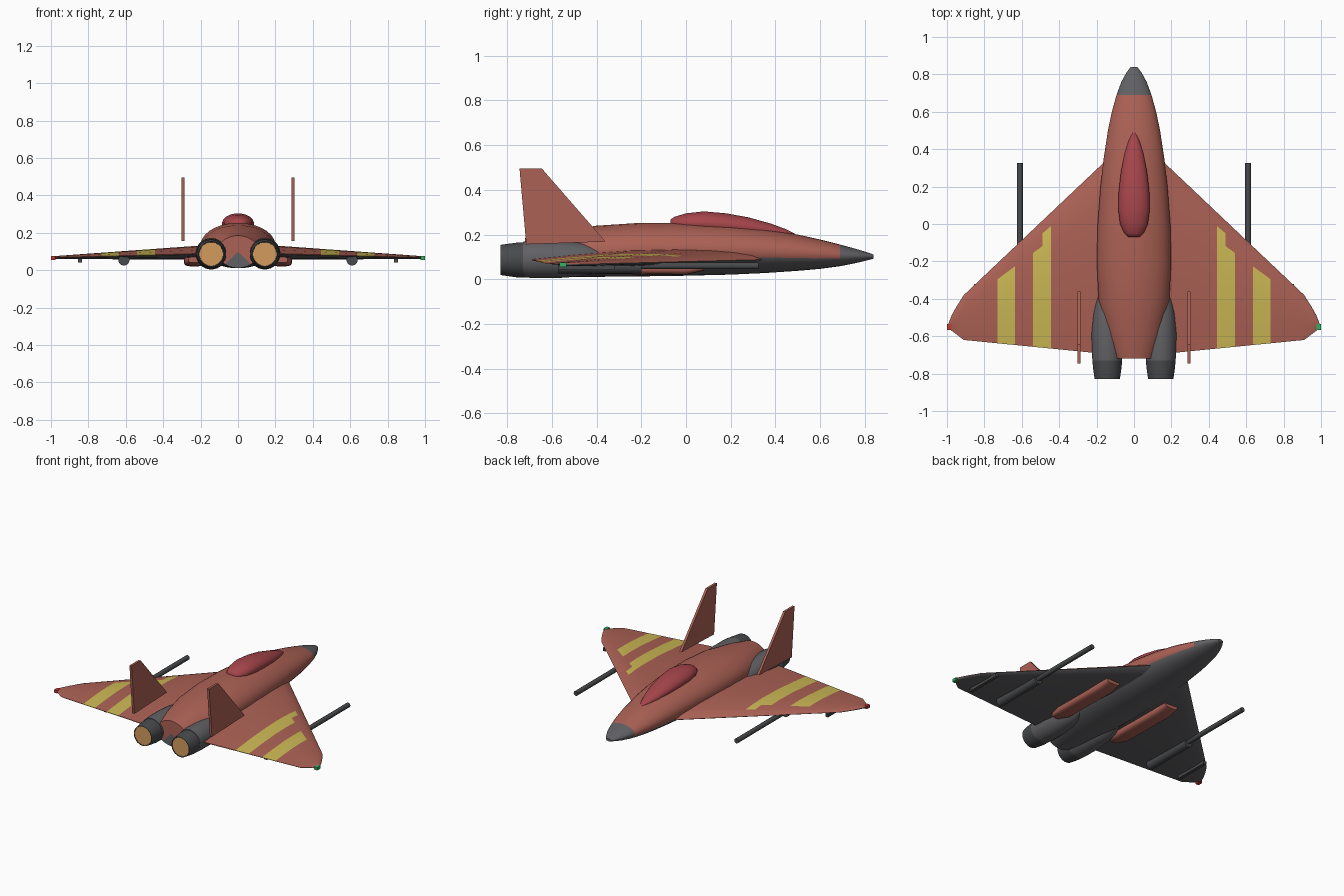
import bpy, bmesh, math
from mathutils import Vector

if "Cube" in bpy.data.objects:
    bpy.data.objects.remove(bpy.data.objects["Cube"], do_unlink=True)


def material(name, r, g, b):
    m = bpy.data.materials.new(name)
    m.use_nodes = True
    m.diffuse_color = (r, g, b, 1)
    m.node_tree.nodes["Principled BSDF"].inputs["Base Color"].default_value = (r, g, b, 1)
    return m


RED = material("brick red", 0.41, 0.12, 0.09)
GREY = material("slate grey", 0.12, 0.12, 0.13)
DARK = material("dark gunmetal", 0.065, 0.068, 0.072)
YELLOW = material("stripe yellow", 0.60, 0.48, 0.09)
CANOPY = material("canopy red", 0.38, 0.06, 0.07)
GLOW = material("exhaust orange", 0.65, 0.33, 0.11)
GREEN = material("light green", 0.03, 0.45, 0.13)
SCARLET = material("light red", 0.55, 0.04, 0.04)


def loft(name, rings, mats, rule=None, angle=35):
    """Skin a row of closed rings, fan the ends, colour faces by rule(centre, normal)."""
    bm = bmesh.new()
    rows = [[bm.verts.new(p) for p in ring] for ring in rings]
    n = len(rows[0])
    for a, b in zip(rows, rows[1:]):
        for i in range(n):
            j = (i + 1) % n
            bm.faces.new((a[i], a[j], b[j], b[i]))
    for row in (rows[0], rows[-1]):
        hub = bm.verts.new(sum((v.co for v in row), Vector()) / n)
        for i in range(n):
            bm.faces.new((row[i], row[(i + 1) % n], hub))
    bmesh.ops.recalc_face_normals(bm, faces=bm.faces)
    for f in bm.faces:
        f.smooth = True
        if rule:
            f.material_index = rule(f.calc_center_median(), f.normal)
    mesh = bpy.data.meshes.new(name)
    bm.to_mesh(mesh)
    bm.free()
    for m in mats:
        mesh.materials.append(m)
    mesh.set_sharp_from_angle(angle=math.radians(angle))
    obj = bpy.data.objects.new(name, mesh)
    bpy.context.collection.objects.link(obj)
    return obj


def oval(x, y, z, w, h, sides=24, power=1.0):
    """Upright oval ring facing along y; power below 1 makes it boxier."""
    pts = []
    for k in range(sides):
        a = math.tau * (k + 0.5) / sides
        c, s = math.cos(a), math.sin(a)
        pts.append(Vector((x + w * math.copysign(abs(c) ** power, c), y,
                           z + h * math.copysign(abs(s) ** power, s))))
    return pts


def box(name, x, y0, y1, z0, z1, half, mat):
    rings = [[Vector((x + i * half, y, z)) for i, z in
              ((-1, z0), (1, z0), (1, z1), (-1, z1))] for y in (y0, y1)]
    return loft(name, rings, [mat])


def lerp(table, x):
    for (x0, v0), (x1, v1) in zip(table, table[1:]):
        if x <= x1:
            break
    return v0 + (v1 - v0) * (x - x0) / (x1 - x0)


# Fuselage: y, half width, bottom, top
BODY = [(-0.72, 0.11, 0.012, 0.185), (-0.6, 0.15, 0.01, 0.21), (-0.4, 0.19, 0.01, 0.24),
        (-0.2, 0.2, 0.012, 0.253), (0, 0.195, 0.015, 0.253), (0.2, 0.18, 0.02, 0.242),
        (0.35, 0.163, 0.027, 0.225), (0.5, 0.14, 0.037, 0.2), (0.6, 0.119, 0.046, 0.178),
        (0.69, 0.094, 0.058, 0.155), (0.76, 0.068, 0.072, 0.136), (0.81, 0.04, 0.084, 0.121),
        (0.84, 0.018, 0.092, 0.11)]


def body_rule(c, n):
    if n.y < -0.9:
        return 1 if c.z < 0.055 else 0
    return 1 if c.y > 0.69 or n.z < -0.55 else 0


loft("fuselage", [oval(0, y, (lo + hi) / 2, w, (hi - lo) / 2, 32) for y, w, lo, hi in BODY],
     [RED, GREY], body_rule)

# Canopy: y, half width, middle height, half height
HOOD = [(-0.07, 0.03, 0.25, 0.017), (-0.05, 0.052, 0.25, 0.03), (0, 0.075, 0.25, 0.045),
        (0.08, 0.085, 0.25, 0.054), (0.18, 0.082, 0.243, 0.052), (0.28, 0.07, 0.232, 0.045),
        (0.38, 0.05, 0.216, 0.033), (0.45, 0.027, 0.205, 0.018), (0.49, 0.006, 0.198, 0.004)]
loft("canopy", [oval(0, y, z, w, h) for y, w, z, h in HOOD], [CANOPY], angle=60)

# Wing outline and airfoil
LEAD = [(0.1, 0.387), (0.91, -0.38), (0.97, -0.475), (0.995, -0.54)]
TRAIL = [(0.1, -0.7), (0.91, -0.62), (0.995, -0.555)]
STATIONS = (0.1, 0.25, 0.445, 0.49, 0.54, 0.635, 0.73, 0.82, 0.91, 0.95, 0.975, 0.995)
CHORD = (0, 0.03, 0.1, 0.2, 0.35, 0.55, 0.8, 1)
CURVE = (0, 0.4, 0.7, 0.9, 1, 0.9, 0.5, 0.06)


def wing_ring(side, x):
    le, te = lerp(LEAD, x), lerp(TRAIL, x)
    t = (x - 0.1) / 0.9
    mid = 0.089 - 0.022 * t
    top, low = 0.05 - 0.043 * t, 0.033 - 0.026 * t
    upper = [Vector((side * x, le + (te - le) * f, mid + top * k)) for f, k in zip(CHORD, CURVE)]
    lower = [Vector((side * x, le + (te - le) * f, mid - low * k))
             for f, k in zip(CHORD[1:], CURVE[1:])]
    return upper + lower[::-1]


def wing_rule(c, n):
    if n.z < 0:
        return 1
    x = abs(c.x)
    le, te = lerp(LEAD, x), lerp(TRAIL, x)
    f = (le - c.y) / (le - te)
    start = 0.1 if 0.445 < x < 0.49 else 0.2
    striped = 0.445 < x < 0.54 or 0.635 < x < 0.73
    return 2 if striped and f > start else 0


# Tail fin side outline: y, z
FIN = ((-0.36, 0.168), (-0.645, 0.495), (-0.745, 0.495), (-0.715, 0.156))

for side, word, lamp in ((1, "left", GREEN), (-1, "right", SCARLET)):
    loft(word + "_wing", [wing_ring(side, x) for x in STATIONS], [RED, GREY, YELLOW], wing_rule)
    box(word + "_wingtip_light", side * 0.988, -0.567, -0.535, 0.055, 0.075, 0.012, lamp)

    loft(word + "_tail_fin", [[Vector((side * 0.295 + d, y, z)) for y, z in FIN]
                              for d in (-0.008, 0.008)], [RED])

    # Engine nacelle, nozzle and glowing exhaust
    ex = side * 0.143
    loft(word + "_nacelle", [oval(ex, y, 0.088, r, r) for y, r in
                             ((-0.73, 0.08), (-0.69, 0.083), (-0.58, 0.084), (-0.48, 0.077),
                              (-0.4, 0.06), (-0.34, 0.03))], [GREY])
    loft(word + "_nozzle", [oval(ex, y, 0.086, r, r) for y, r in
                            ((-0.72, 0.079), (-0.76, 0.078), (-0.83, 0.068),
                             (-0.83, 0.064), (-0.822, 0.062))], [DARK])
    loft(word + "_exhaust", [oval(ex, y, 0.086, 0.063, 0.063) for y in (-0.822, -0.827)], [GLOW])

    # Belly pod beside the fuselage
    loft(word + "_belly_pod", [oval(side * 0.235, y, z, w, h, 16, 0.6) for y, w, z, h in
                               ((-0.48, 0.03, 0.055, 0.015), (-0.4, 0.052, 0.05, 0.027),
                                (0, 0.055, 0.05, 0.03), (0.08, 0.05, 0.06, 0.022))], [RED])

    # Underwing gun: thick housing and long barrel
    gx = side * 0.61
    loft(word + "_gun_housing", [oval(gx, y, 0.055, 0.03, 0.03, 16) for y in (-0.57, -0.2)], [DARK])
    loft(word + "_gun_barrel", [oval(gx, y, 0.06, 0.016, 0.016, 12) for y in (-0.22, 0.325)], [DARK])
    box(word + "_outer_rail", side * 0.845, -0.57, -0.32, 0.042, 0.063, 0.011, DARK)
